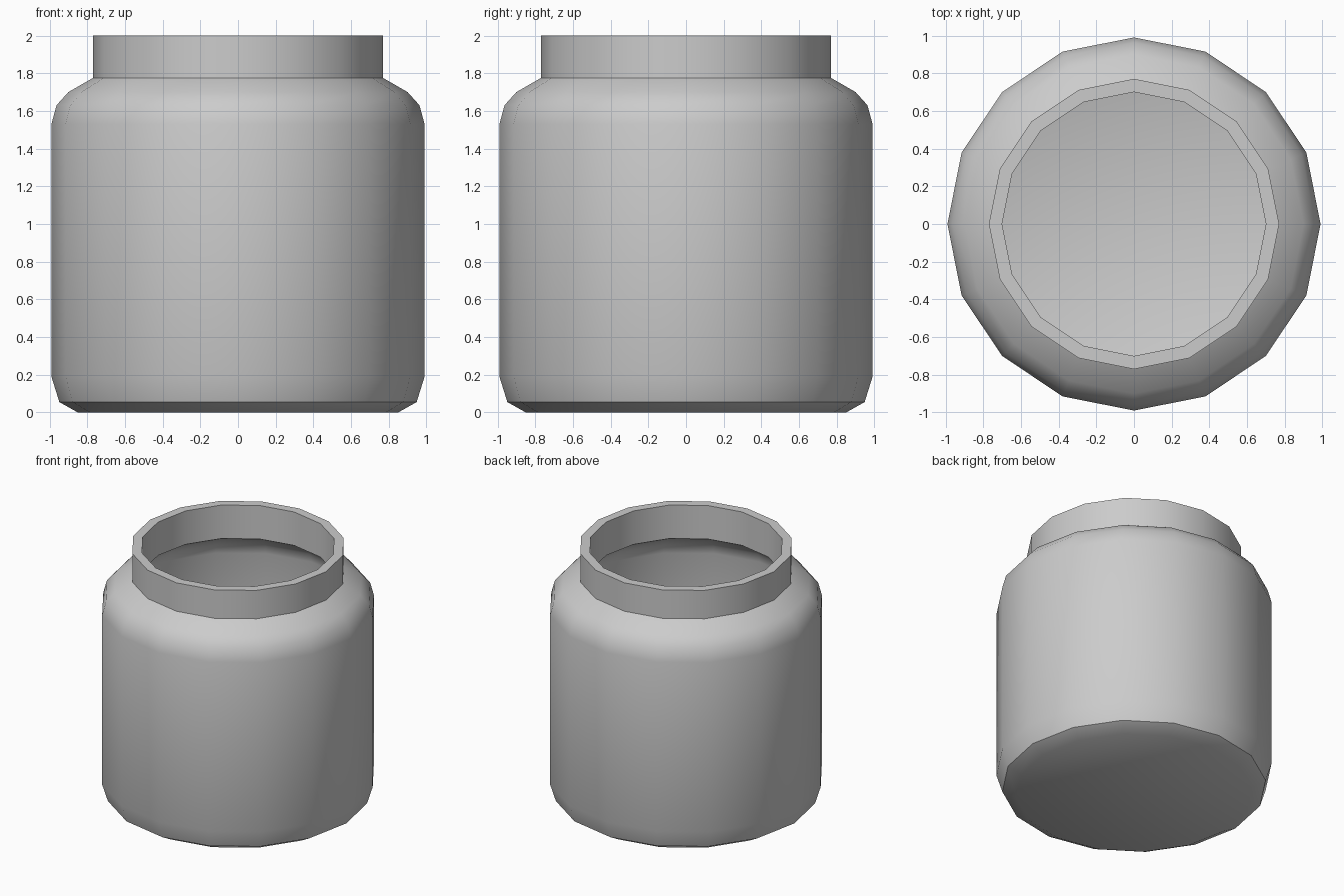
import bpy, bmesh, math

if "Cube" in bpy.data.objects:
    bpy.data.objects.remove(bpy.data.objects["Cube"])

SIDES = 16

# Jar cross-section (radius, height): outer wall upwards, over the rim, inner wall down
profile = [(0.85, 0), (0.948, 0.055), (0.99, 0.19), (0.99, 1.53), (0.963, 1.63),
           (0.90, 1.70), (0.77, 1.775), (0.77, 2.0),
           (0.70, 2.0), (0.70, 1.735), (0.85, 1.65), (0.90, 1.59), (0.92, 1.52),
           (0.92, 0.20), (0.885, 0.10), (0.80, 0.06)]

bm = bmesh.new()
rings = []
for r, z in profile:
    rings.append([bm.verts.new((r * math.cos(2 * math.pi * i / SIDES),
                                r * math.sin(2 * math.pi * i / SIDES), z))
                  for i in range(SIDES)])
for a, b in zip(rings, rings[1:]):
    for i in range(SIDES):
        j = (i + 1) % SIDES
        bm.faces.new((a[i], a[j], b[j], b[i]))
# Underside and inner floor
bm.faces.new(rings[0][::-1])
bm.faces.new(rings[-1])
bmesh.ops.recalc_face_normals(bm, faces=bm.faces)

mesh = bpy.data.meshes.new("jar")
bm.to_mesh(mesh)
bm.free()
jar = bpy.data.objects.new("jar", mesh)
bpy.context.collection.objects.link(jar)

# Single pale grey colour
grey = bpy.data.materials.new("pale grey")
grey.diffuse_color = (0.6, 0.6, 0.6, 1)
grey.use_nodes = True
grey.node_tree.nodes["Principled BSDF"].inputs["Base Color"].default_value = grey.diffuse_color
mesh.materials.append(grey)

bpy.context.view_layer.objects.active = jar
jar.select_set(True)
bpy.ops.object.shade_smooth_by_angle(angle=math.radians(32))
